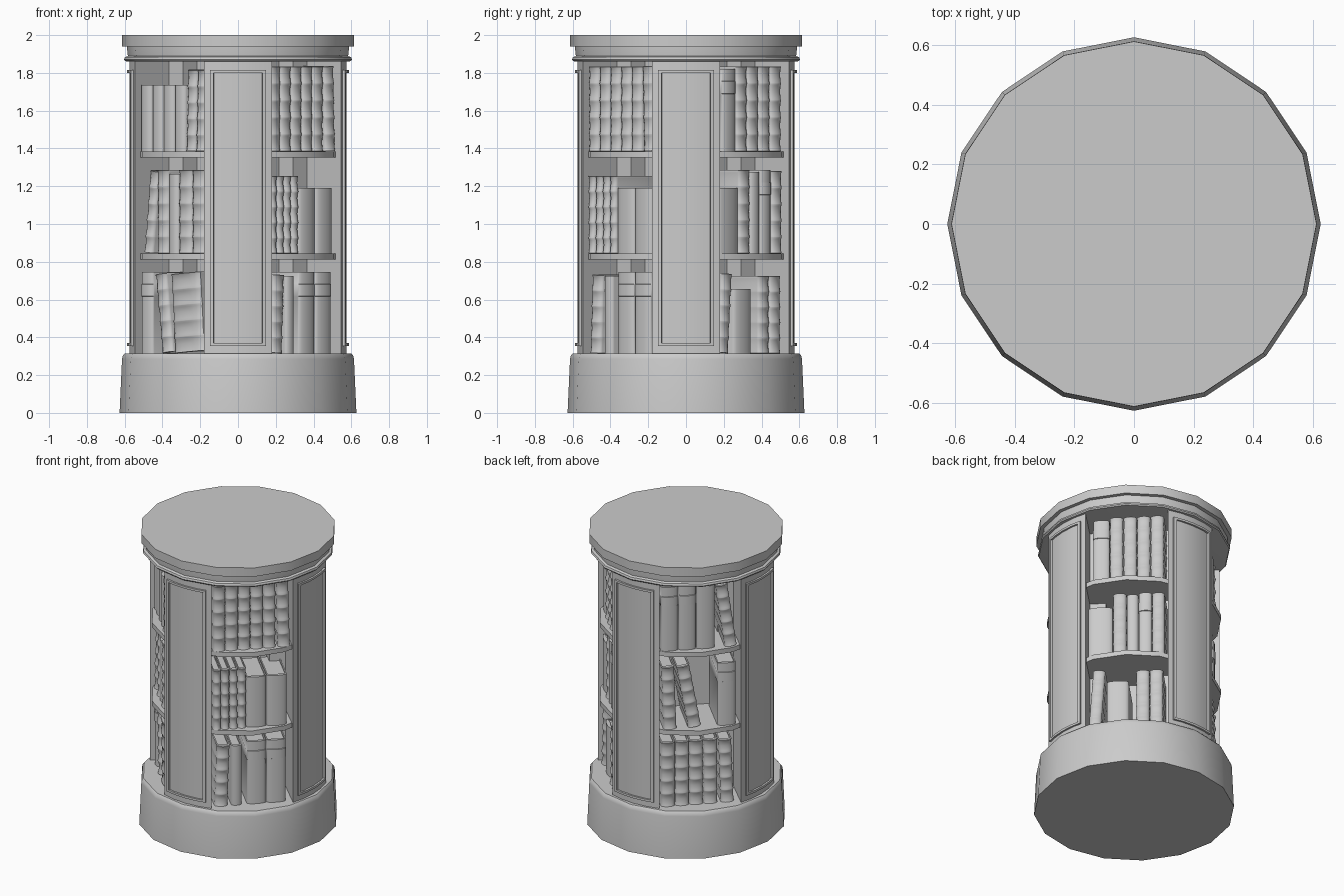
import bpy, bmesh
from math import sin, cos, asin, pi, radians
from mathutils import Matrix

if "Cube" in bpy.data.objects:
    bpy.data.objects.remove(bpy.data.objects["Cube"])


def finish(bm, name, angle=30):
    bmesh.ops.recalc_face_normals(bm, faces=bm.faces)
    me = bpy.data.meshes.new(name)
    bm.to_mesh(me)
    bm.free()
    me.shade_smooth()
    me.set_sharp_from_angle(angle=radians(angle))
    ob = bpy.data.objects.new(name, me)
    bpy.context.collection.objects.link(ob)
    return ob


def loft(bm, rings):
    """Skin closed rings of points and cap both ends."""
    vs = [[bm.verts.new(p) for p in r] for r in rings]
    n = len(vs[0])
    for a, b in zip(vs, vs[1:]):
        for i in range(n):
            j = (i + 1) % n
            bm.faces.new((a[i], a[j], b[j], b[i]))
    bm.faces.new(vs[0][::-1])
    bm.faces.new(vs[-1])


def turned(name, profile, sides=16):
    bm = bmesh.new()
    loft(bm, [[(r * cos(2 * pi * i / sides), r * sin(2 * pi * i / sides), z)
               for i in range(sides)] for r, z in profile])
    return finish(bm, name)


def arc(r, a0, a1, n=4):
    """Plan points on the front of the circle, angles measured from -y."""
    return [(r * sin(a0 + (a1 - a0) * i / n), -r * cos(a0 + (a1 - a0) * i / n))
            for i in range(n + 1)]


def extrude(bm, plan, z0, z1):
    loft(bm, [[(x, y, z) for x, y in plan] for z in (z0, z1)])


# Plinth, cornice, core and shelves
turned("plinth", [(.627, 0), (.614, .285), (.610, .303), (.60, .315)])
turned("cornice", [(.575, 1.86), (.597, 1.862), (.603, 1.87), (.599, 1.883), (.583, 1.889),
                   (.588, 1.935), (.588, 1.94), (.613, 1.94), (.613, 2.0)])
turned("core", [(.219, .3), (.219, 1.87)], 4)
SHELF = {"bottom": .315, "middle": .845, "top": 1.385}
for n in ("middle", "top"):
    turned("shelf_" + n, [(.546, SHELF[n] - .032), (.546, SHELF[n])])

# Four pillars with curved panels, an inner post and a raised frame moulding
R = .575
A, FO, FI = asin(.18 / R), asin(.146 / R), asin(.128 / R)
for k, side in enumerate(("front", "right", "back", "left")):
    turn = Matrix.Rotation(k * pi / 2, 4, 'Z')
    bm = bmesh.new()
    extrude(bm, arc(R, -A, A) + [(0, -.36)], .305, 1.865)
    extrude(bm, [(0, -.37), (.075, -.292), (0, -.215), (-.075, -.292)], .305, 1.865)
    finish(bm, "pillar_" + side).matrix_world = turn
    bm = bmesh.new()
    for a0, a1, z0, z1, n in ((-FO, FO, .355, .370, 4), (-FO, FO, 1.80, 1.815, 4),
                              (-FO, -FI, .37, 1.80, 1), (FI, FO, .37, 1.80, 1)):
        extrude(bm, arc(R + .012, a0, a1, n) + arc(R - .01, a1, a0, n), z0, z1)
    finish(bm, "panel_frame_" + side).matrix_world = turn


# Books: u-shaped cover lofted upward, with a page block inside
DEPTH, SPINE = .29, .474


def levels(kind, h):
    """(height, spine bulge, width growth) along the spine."""
    if kind == "ribbed":
        out = []
        for i in range(5):
            z0, z1 = h * i / 5, h * (i + 1) / 5
            out += [(z0 + .001, .026, .002), (z0 + .012, .022, 0), (z0 + .045, .017, -.001),
                    (z1 - .012, .021, 0), (z1 - .003, .026, .002)]
        return [(0, .022, 0)] + out + [(h, .022, 0)]
    if kind == "label":
        a, b = h * .70, h * .85
        return [(0, .018, 0), (a, .018, 0), (a + .002, .023, .002), (b, .023, .002),
                (b + .002, .018, 0), (h, .018, 0)]
    return [(0, .02, 0), (h, .02, 0)]


def book(bm, kind, w, h, place):
    part = bmesh.new()
    t, rings = min(.008, w * .12), []
    for z, bulge, grow in levels(kind, h):
        s = w / 2 - .002
        ring = [(-s, DEPTH, z)]
        ring += [(-(s + grow) * cos(pi * i / 8), -bulge * sin(pi * i / 8), z) for i in range(9)]
        ring += [(s, DEPTH, z), (s - t, DEPTH, z), (s - t, .004, z),
                 (t - s, .004, z), (t - s, DEPTH, z)]
        rings.append(ring)
    loft(part, rings)
    p = w / 2 - .002 - t
    extrude(part, [(-p, .003), (p, .003), (p, DEPTH - .006), (-p, DEPTH - .006)], .008, h - .009)
    part.transform(place)
    me = bpy.data.meshes.new("tmp")
    part.to_mesh(me)
    part.free()
    bm.from_mesh(me)
    bpy.data.meshes.remove(me)


BAYS = {"front_right": 45, "back_right": 135, "back_left": 225, "front_left": 315}


def row(bay, shelf, *items):
    """Each item is a gap width, or (kind, count, width, height, lean degrees)."""
    bm, x = bmesh.new(), -.245
    for it in items:
        if isinstance(it, float):
            x += it
            continue
        kind, count, w, h = it[:4]
        a = radians(it[4]) if len(it) > 4 else 0
        for _ in range(count):
            lift = abs(sin(a)) * w / 2
            book(bm, kind, w, h, Matrix.Translation((x + w / 2, -SPINE, SHELF[shelf] + lift))
                 @ Matrix.Rotation(a, 4, 'Y'))
            x += w
    ob = finish(bm, "books_%s_%s" % (bay, shelf), 35)
    ob.matrix_world = Matrix.Rotation(radians(BAYS[bay]), 4, 'Z')


RB, LB, PL = "ribbed", "label", "plain"
row("front_right", "top", (RB, 5, .08, .45), .012, (RB, 1, .08, .45, -1.5))
row("front_right", "middle", (RB, 4, .053, .41), (PL, 2, .13, .345))
row("front_right", "bottom", .01, (RB, 1, .085, .415, 2), .02, (PL, 1, .07, .41), .03,
    (LB, 2, .125, .43))
row("back_right", "top", .03, (LB, 1, .105, .435), (RB, 4, .085, .45))
row("back_right", "middle", (PL, 1, .155, .345), (RB, 1, .085, .44), (PL, 1, .075, .43),
    (LB, 1, .085, .44), (RB, 1, .08, .435))
row("back_right", "bottom", (RB, 1, .08, .42, 4), .035, (PL, 1, .14, .34), .045,
    (RB, 2, .085, .41))
row("back_left", "top", (LB, 2, .112, .44), (PL, 1, .12, .43), .06, (RB, 1, .08, .43, -8))
row("back_left", "middle", .017, (RB, 1, .085, .43, -2), .07, (RB, 1, .085, .43, -10), .1,
    (LB, 1, .12, .43))
row("back_left", "bottom", (RB, 4, .09, .44), .02, (RB, 1, .085, .43, -2))
row("front_left", "top", (PL, 4, .084, .35), .005, (RB, 2, .073, .43, 1.5))
row("front_left", "middle", .025, (RB, 1, .07, .435, 6), .03, (RB, 1, .085, .44),
    (PL, 1, .075, .42), (RB, 2, .1, .44))
row("front_left", "bottom", (LB, 1, .095, .43), .065, (RB, 1, .085, .42, -7), .005,
    (RB, 1, .22, .42, -4))
